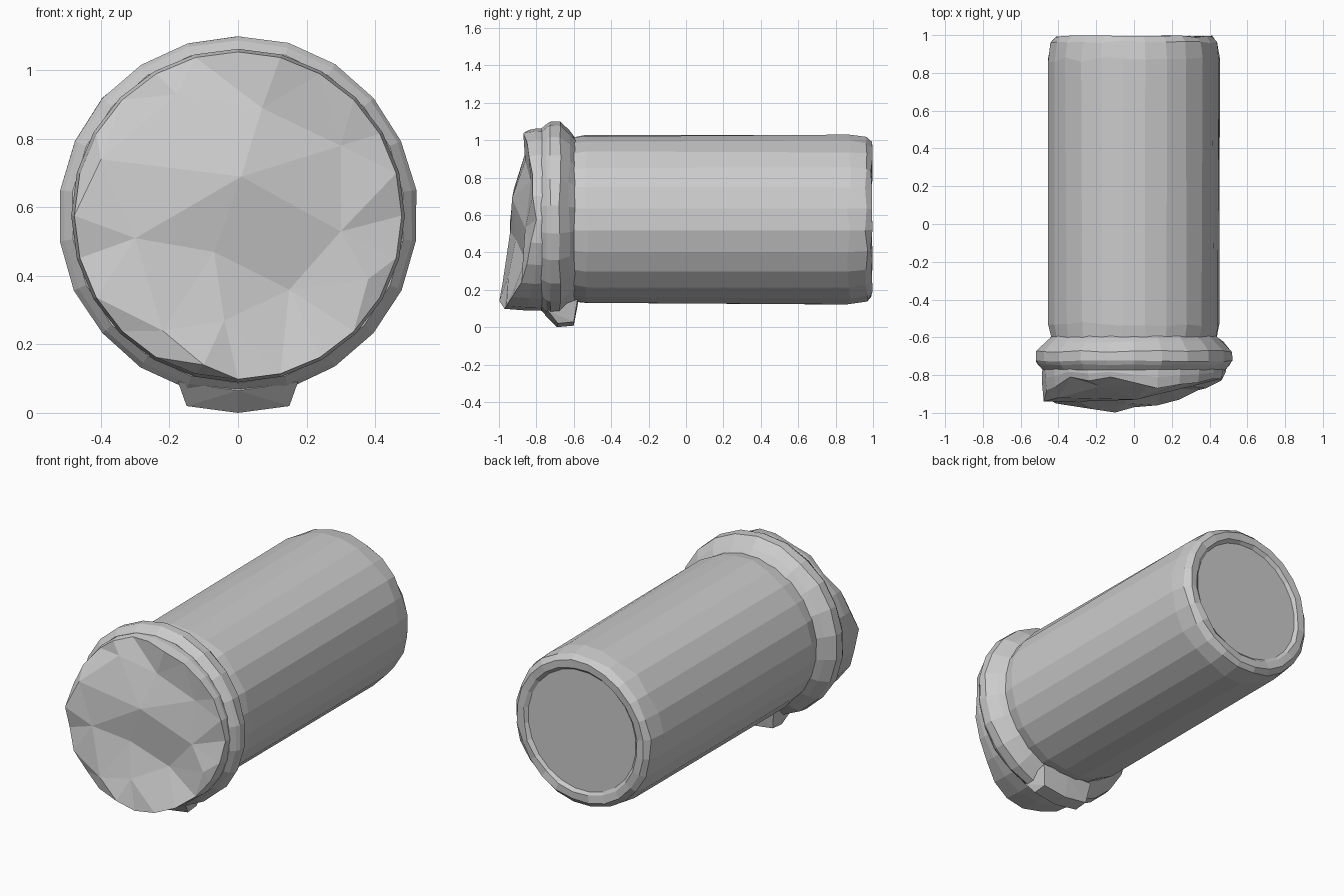
import bpy, bmesh, math, random
from mathutils import Vector
from mathutils.geometry import delaunay_2d_cdt

if "Cube" in bpy.data.objects:
    bpy.data.objects.remove(bpy.data.objects["Cube"])

random.seed(4)
CZ = 0.576  # height of the long axis


def finish(bm, name):
    bmesh.ops.recalc_face_normals(bm, faces=bm.faces)
    me = bpy.data.meshes.new(name)
    bm.to_mesh(me)
    bm.free()
    ob = bpy.data.objects.new(name, me)
    bpy.context.collection.objects.link(ob)
    return ob


def lathe(name, profile, sides, closed=False, phase=0.0):
    """Turn (y, radius, jitter) points round the long axis."""
    bm = bmesh.new()
    rings = []
    for y, r, j in profile:
        ring = []
        for i in range(sides):
            a = 2 * math.pi * i / sides + phase
            rr = r + random.uniform(-j, j) * 0.5
            ring.append(bm.verts.new((rr * math.cos(a), y + random.uniform(-j, j),
                                      CZ + rr * math.sin(a))))
        rings.append(ring)
    pairs = list(zip(rings, rings[1:]))
    if closed:
        pairs.append((rings[-1], rings[0]))
    else:
        bm.faces.new(rings[0])
        bm.faces.new(rings[-1])
    for a, b in pairs:
        for i in range(sides):
            k = (i + 1) % sides
            bm.faces.new((a[i], a[k], b[k], b[i]))
    return finish(bm, name)


# Long barrel with worn rounded ends and a shallow recessed end disc
lathe("barrel", [(-0.62, 0.43, 0), (-0.60, 0.442, 0.004), (-0.53, 0.453, 0.012),
                 (0.87, 0.453, 0.014), (0.965, 0.443, 0.008), (0.993, 0.415, 0.006),
                 (0.99, 0.372, 0.007), (0.975, 0.355, 0)], 24, phase=math.pi / 24)

# Flared collar round the front end
lathe("collar", [(-0.595, 0.44, 0.004), (-0.625, 0.475, 0.006), (-0.675, 0.522, 0.006),
                 (-0.725, 0.525, 0.004), (-0.745, 0.512, 0.003), (-0.772, 0.487, 0.003),
                 (-0.772, 0.44, 0)], 22, closed=True, phase=math.pi / 2)

# Lug under the collar
bm = bmesh.new()
for x, y, z in [(0, -0.69, 0), (0, -0.60, 0.008), (0.15, -0.685, 0.02), (0.15, -0.60, 0.028),
                (0.175, -0.74, 0.09), (0.17, -0.58, 0.15), (0, -0.755, 0.065), (0, -0.575, 0.14)]:
    for s in ((1, -1) if x else (1,)):
        bm.verts.new((s * x, y, z))
bmesh.ops.convex_hull(bm, input=bm.verts)
finish(bm, "lug")

# Broken plug: jagged rim depths every 15 degrees, plus facet corners (x, z, y)
rim_y = [-.80, -.82, -.82, -.84, -.85, -.87, -.84, -.81, -.83, -.81, -.86, -.88,
         -.94, -.92, -.95, -.94, -.96, -.95, -.97, -.96, -.93, -.88, -.85, -.83]
facets = [(.01, .69, -.93), (-.30, .51, -.94), (-.07, .47, -.91), (.30, .53, -.86),
          (.15, .36, -.86), (-.04, .27, -.95), (.38, .39, -.87), (.07, .89, -.86),
          (-.18, .93, -.86), (.30, .78, -.83), (-.40, .74, -.92), (-.22, .24, -.98),
          (-.10, .14, -.998)]
n = len(rim_y)
pts = []
for i, y in enumerate(rim_y):
    a = 2 * math.pi * i / n
    pts.append((0.478 * math.cos(a), CZ + 0.478 * math.sin(a), y))
pts += facets
edges = [(i, (i + 1) % n) for i in range(n)]
out = delaunay_2d_cdt([Vector(p[:2]) for p in pts], edges, [], 1, 1e-6)
bm = bmesh.new()
front = [bm.verts.new((x, y, z)) for x, z, y in pts]
for face in out[2]:
    bm.faces.new([front[out[3][i][0]] for i in face])
rings = [front[:n]]
for y, r in ((-0.79, 0.487), (-0.74, 0.485)):
    ring = []
    for i in range(n):
        a = 2 * math.pi * i / n
        yy = y if y > -0.78 else rim_y[i] * 0.45 - 0.76 * 0.55
        ring.append(bm.verts.new((r * math.cos(a), yy, CZ + r * math.sin(a))))
    rings.append(ring)
for a, b in zip(rings, rings[1:]):
    for i in range(n):
        k = (i + 1) % n
        bm.faces.new((a[i], a[k], b[k], b[i]))
bm.faces.new(rings[-1])
finish(bm, "broken_plug")
